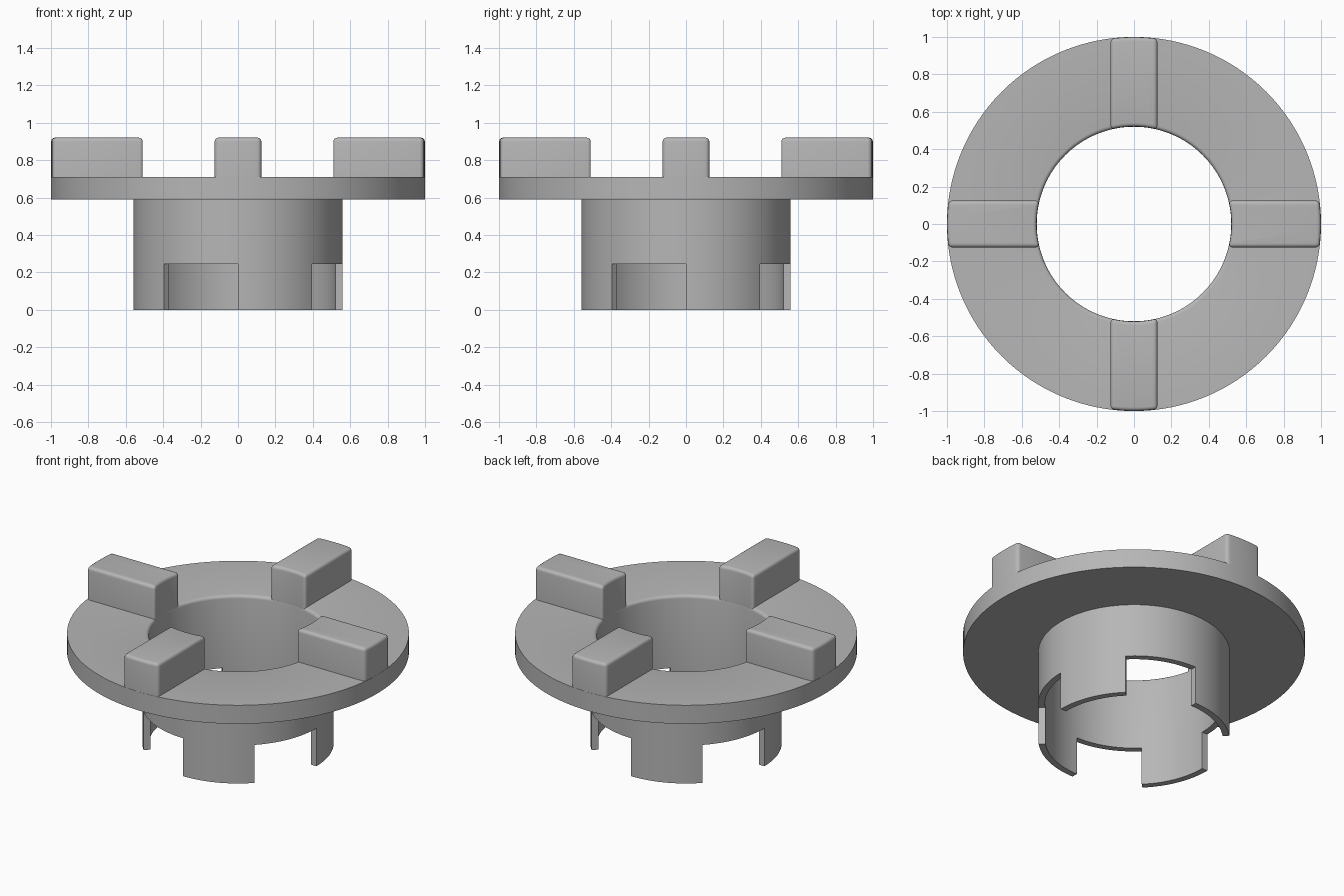
import bpy
import bmesh
import math

if "Cube" in bpy.data.objects:
    bpy.data.objects.remove(bpy.data.objects["Cube"], do_unlink=True)

STEPS = 128            # segments around the axis
BORE, TUBE, RIM = 0.52, 0.56, 1.0
NOTCH_Z, FLANGE_Z, DECK_Z, LUG_Z = 0.245, 0.59, 0.71, 0.92
ROUND = 0.02

grey = bpy.data.materials.new("plain grey")
grey.use_nodes = True
colour = (0.47, 0.47, 0.47, 1)
grey.diffuse_color = colour
grey.node_tree.nodes["Principled BSDF"].inputs["Base Color"].default_value = colour


def polar(r, angle, z):
    return (r * math.cos(angle), r * math.sin(angle), z)


def finish(bm, name):
    bmesh.ops.recalc_face_normals(bm, faces=bm.faces)
    mesh = bpy.data.meshes.new(name)
    bm.to_mesh(mesh)
    bm.free()
    mesh.materials.append(grey)
    obj = bpy.data.objects.new(name, mesh)
    bpy.context.collection.objects.link(obj)
    bpy.ops.object.select_all(action="DESELECT")
    obj.select_set(True)
    bpy.context.view_layer.objects.active = obj
    bpy.ops.object.shade_smooth_by_angle(angle=math.radians(35))
    return obj


# Flanged sleeve: revolved section with a rounded upper bore edge
fillet = [(BORE + ROUND * (1 - math.sin(t)), DECK_Z - ROUND * (1 - math.cos(t)))
          for t in (math.pi / 2 * k / 4 for k in range(5))]
section = [(TUBE, NOTCH_Z), (TUBE, FLANGE_Z), (RIM, FLANGE_Z), (RIM, DECK_Z)]
section += fillet + [(BORE, NOTCH_Z)]
tab = [(BORE, NOTCH_Z), (BORE, 0), (TUBE, 0), (TUBE, NOTCH_Z)]

bm = bmesh.new()


def add_face(points):
    bm.faces.new([bm.verts.new(p) for p in points])


def sweep(a, b, path):
    for (r0, z0), (r1, z1) in zip(path, path[1:]):
        add_face([polar(r0, a, z0), polar(r0, b, z0), polar(r1, b, z1), polar(r1, a, z1)])


eighth = STEPS // 8
for i in range(STEPS):
    a, b = (2 * math.pi * k / STEPS for k in (i, i + 1))
    sweep(a, b, section)
    # Tabs fill every other eighth of the lower sleeve, starting at +x
    if (i // eighth) % 2 == 0:
        sweep(a, b, tab)
    else:
        sweep(a, b, [section[-1], section[0]])
    if i % eighth == 0:
        add_face([polar(r, a, z) for r, z in tab])
bmesh.ops.remove_doubles(bm, verts=bm.verts, dist=0.0001)
finish(bm, "flanged_sleeve")

# Four drive lugs: curved ends, rounded upright and top edges
HALF = 0.125
for index, name in enumerate(("left_lug", "back_lug", "right_lug", "front_lug")):
    turn = index * math.pi / 2
    bm = bmesh.new()
    outline = []
    for r, sign in ((RIM - 0.001, 1), (BORE + 0.001, -1)):
        swing = math.asin(HALF / r)
        outline += [polar(r, turn + sign * swing * (k / 4 - 1), DECK_Z - 0.03)
                    for k in range(9)]
    base = bm.faces.new([bm.verts.new(p) for p in outline])
    raised = bmesh.ops.extrude_face_region(bm, geom=[base], use_keep_orig=True)
    top = [v for v in raised["geom"] if isinstance(v, bmesh.types.BMVert)]
    bmesh.ops.translate(bm, verts=top, vec=(0, 0, LUG_Z - DECK_Z + 0.03))
    bmesh.ops.recalc_face_normals(bm, faces=bm.faces)
    edges = [e for e in bm.edges
             if max(v.co.z for v in e.verts) > DECK_Z and e.calc_face_angle(0) > 0.6]
    bmesh.ops.bevel(bm, geom=edges, offset=ROUND, segments=4, profile=0.5,
                    affect="EDGES", clamp_overlap=True)
    finish(bm, name)
